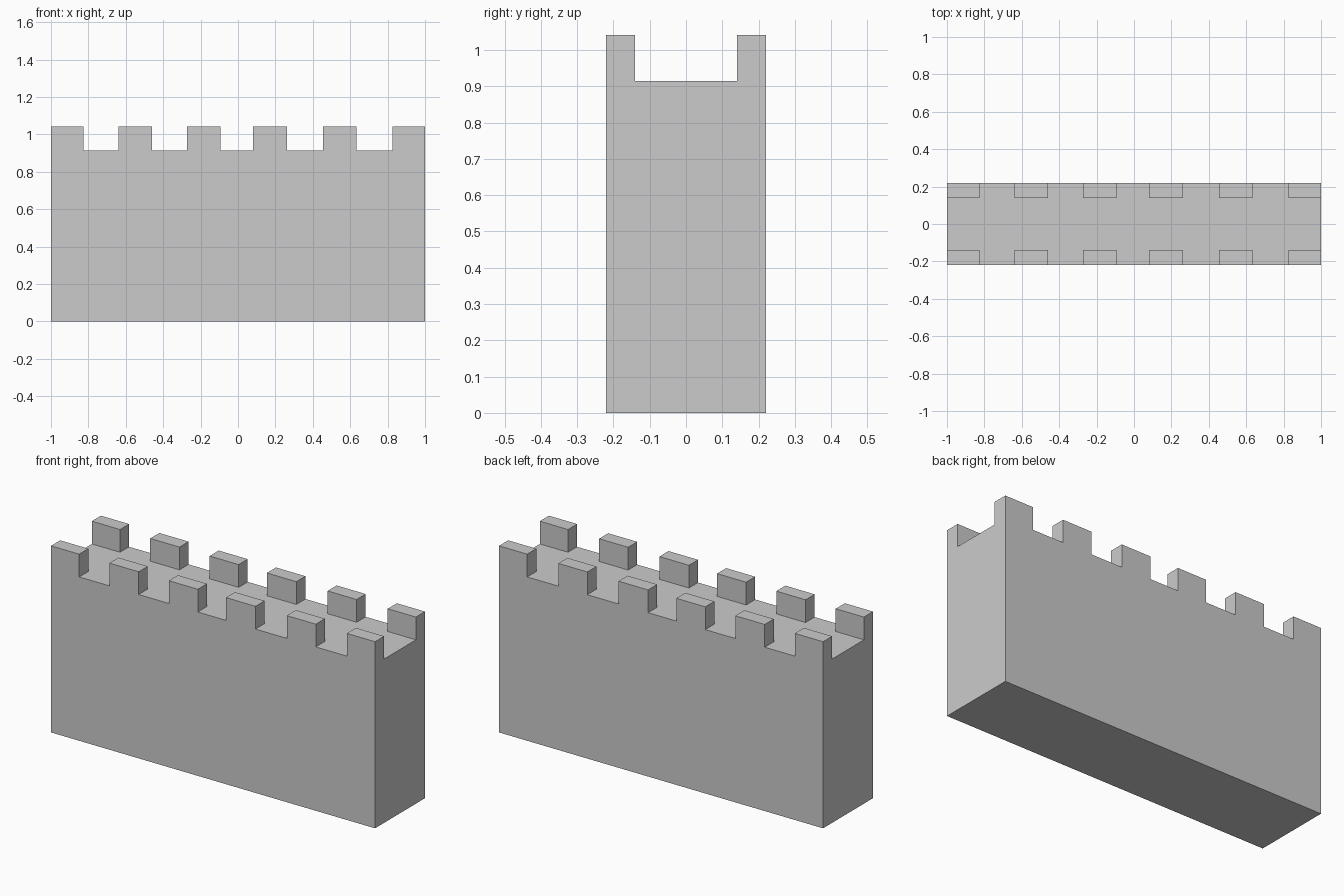
import bpy
import bmesh
from mathutils import Matrix, Vector

if "Cube" in bpy.data.objects:
    bpy.data.objects.remove(bpy.data.objects["Cube"])

HALF_DEPTH, INNER_Y = 0.22, 0.14
WALK_Z, MERLON_HEIGHT = 0.914, 0.127
MERLONS = [(-1.0, -0.826), (-0.64, -0.459), (-0.273, -0.094),
           (0.08, 0.262), (0.455, 0.634), (0.826, 1.0)]

bm = bmesh.new()

# Solid wall block
bmesh.ops.create_cube(bm, size=1, matrix=Matrix.Translation((0, 0, WALK_Z / 2))
                      @ Matrix.Diagonal((2, 2 * HALF_DEPTH, WALK_Z, 1)))


def cut(position, normal):
    bmesh.ops.bisect_plane(bm, geom=bm.verts[:] + bm.edges[:] + bm.faces[:],
                           plane_co=position, plane_no=normal)


# Score the wall along the merlon outlines
for x in sorted({x for span in MERLONS for x in span if abs(x) < 1}):
    cut(Vector((x, 0, 0)), Vector((1, 0, 0)))
for y in (-INNER_Y, INNER_Y):
    cut(Vector((0, y, 0)), Vector((0, 1, 0)))


def is_merlon(face):
    c = face.calc_center_median()
    return (face.normal.z > 0.9 and abs(c.y) > INNER_Y
            and any(a < c.x < b for a, b in MERLONS))


# Raise both rows of merlons from the walkway
bm.normal_update()
raised = bmesh.ops.extrude_face_region(bm, geom=[f for f in bm.faces if is_merlon(f)])
bmesh.ops.translate(bm, vec=(0, 0, MERLON_HEIGHT),
                    verts=[g for g in raised["geom"] if isinstance(g, bmesh.types.BMVert)])

# Merge coplanar faces into clean flat sides
bmesh.ops.recalc_face_normals(bm, faces=bm.faces[:])
bmesh.ops.dissolve_limit(bm, angle_limit=0.01, verts=bm.verts[:], edges=bm.edges[:])

mesh = bpy.data.meshes.new("battlement_wall")
bm.to_mesh(mesh)
bm.free()
bpy.context.collection.objects.link(bpy.data.objects.new("battlement_wall", mesh))
